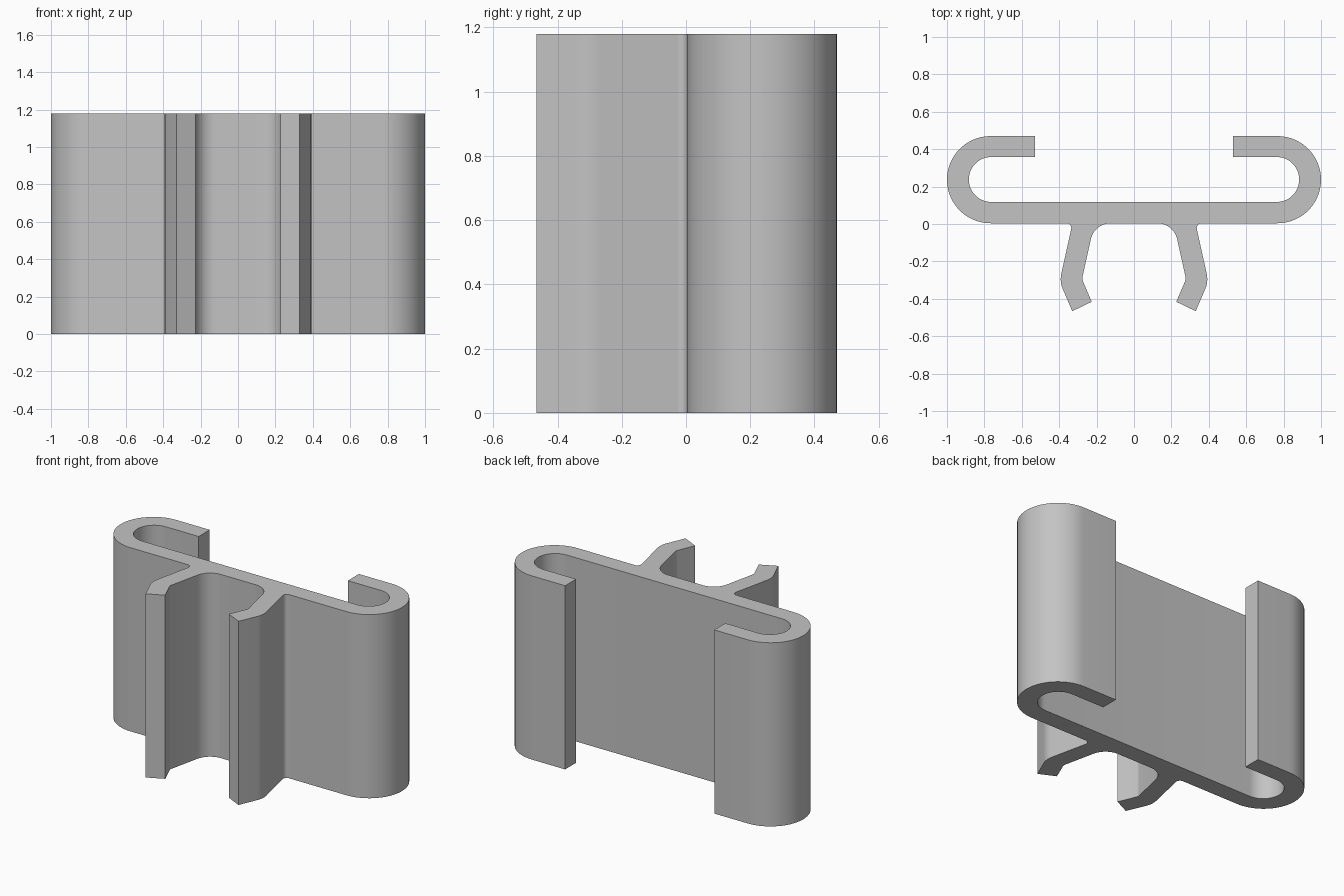
import bpy
import bmesh
import math
from mathutils import Vector

HEIGHT = 1.18

cube = bpy.data.objects.get("Cube")
if cube:
    bpy.data.objects.remove(cube, do_unlink=True)


def fillet(before, corner, after, radius):
    """Points of an arc that rounds one corner of the profile."""
    if radius == 0:
        return [corner]
    a, b = (before - corner).normalized(), (after - corner).normalized()
    half = a.angle(b) / 2
    centre = corner + (a + b).normalized() * radius / math.sin(half)
    start = corner + a * radius / math.tan(half) - centre
    sweep = math.pi - 2 * half
    turn = 1 if a.x * b.y - a.y * b.x < 0 else -1
    steps = max(4, round(sweep / math.radians(6)))
    points = []
    for i in range(steps + 1):
        t = turn * sweep * i / steps
        c, s = math.cos(t), math.sin(t)
        points.append(centre + Vector((start.x * c - start.y * s,
                                       start.x * s + start.y * c)))
    return points


# Right half of the profile: x, y, corner radius
corners = [
    # clip leg
    (0.212, 0.004, 0.11), (0.278, -0.294, 0.03), (0.226, -0.416, 0),
    (0.33, -0.466, 0), (0.398, -0.308, 0.13), (0.329, 0.004, 0.026),
    # hooked end of the plate
    (1.0, 0.004, 0.233), (1.0, 0.47, 0.233), (0.53, 0.47, 0),
    (0.53, 0.358, 0), (0.883, 0.358, 0.1195), (0.883, 0.118, 0.1195),
]
path = [Vector((0, corners[0][1]))]
path += [Vector(c[:2]) for c in corners]
path.append(Vector((0, corners[-1][1])))

half_outline = []
for i, c in enumerate(corners):
    half_outline += fillet(path[i], path[i + 1], path[i + 2], c[2])
outline = half_outline + [Vector((-p.x, p.y)) for p in reversed(half_outline)]

# Extrude the closed profile upwards
bm = bmesh.new()
base = bm.faces.new([bm.verts.new((p.x, p.y, 0)) for p in outline])
result = bmesh.ops.extrude_face_region(bm, geom=[base], use_keep_orig=True)
top = [g for g in result["geom"] if isinstance(g, bmesh.types.BMVert)]
bmesh.ops.translate(bm, verts=top, vec=(0, 0, HEIGHT))
bmesh.ops.recalc_face_normals(bm, faces=bm.faces)
mesh = bpy.data.meshes.new("clip_profile")
bm.to_mesh(mesh)
bm.free()

clip = bpy.data.objects.new("clip_profile", mesh)
bpy.context.collection.objects.link(clip)

# Plain grey finish
grey = bpy.data.materials.new("plain_grey")
grey.use_nodes = True
colour = (0.55, 0.55, 0.55, 1)
grey.diffuse_color = colour
grey.node_tree.nodes["Principled BSDF"].inputs["Base Color"].default_value = colour
mesh.materials.append(grey)

# Smooth the rounded walls, keep the corners crisp
bpy.ops.object.select_all(action="DESELECT")
clip.select_set(True)
bpy.context.view_layer.objects.active = clip
bpy.ops.object.shade_smooth_by_angle(angle=math.radians(20))
